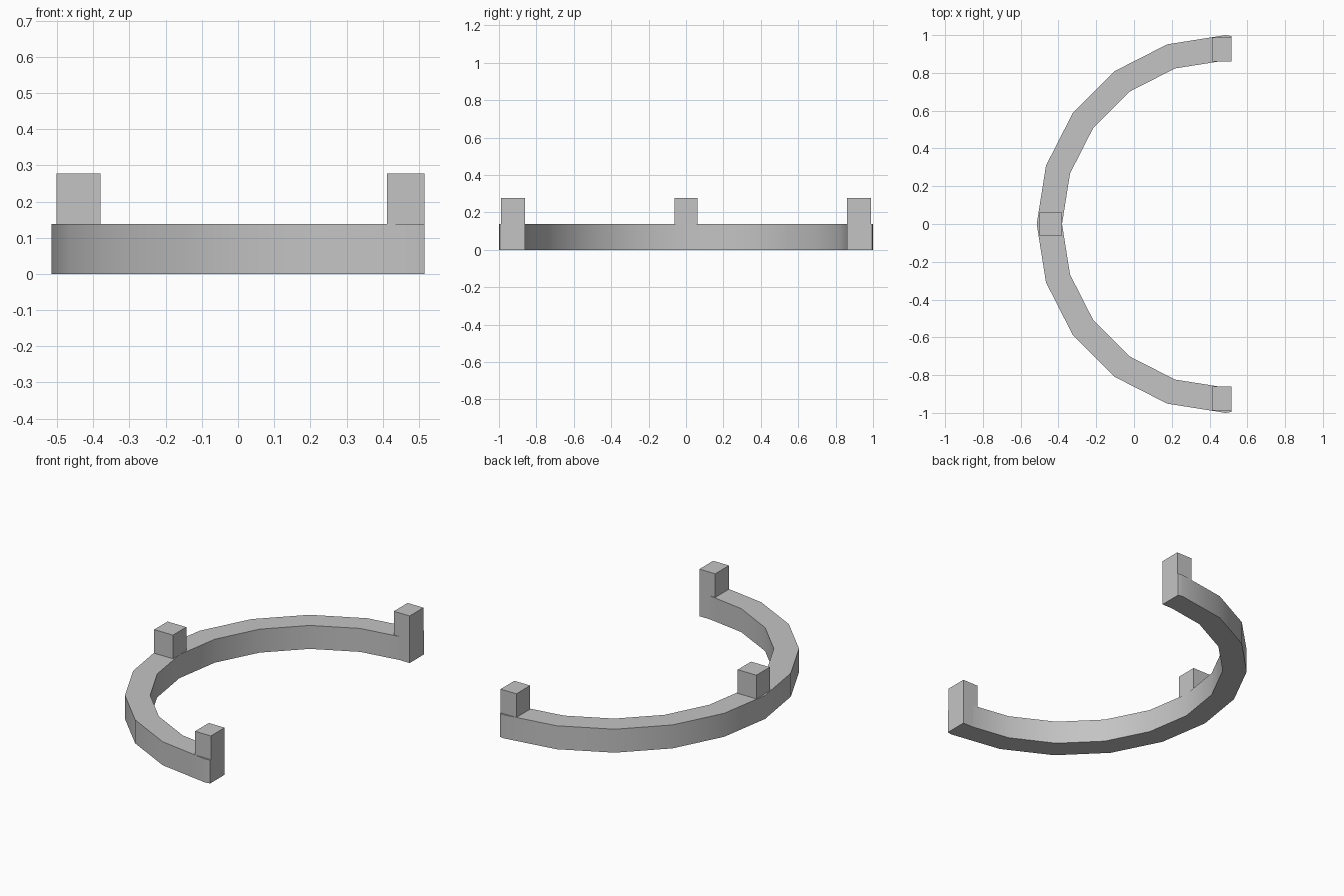
import bpy
import bmesh
from math import sin, cos, tan, radians

CENTRE_X = 0.485   # centre of the arc
END_X = 0.515      # flat cut at both ends
OUTER, INNER = 1.0, 0.866
RING_TOP, POST_TOP = 0.138, 0.277
STEP = 18

cube = bpy.data.objects.get("Cube")
if cube:
    bpy.data.objects.remove(cube, do_unlink=True)

grey = bpy.data.materials.new("plain_grey")
grey.use_nodes = True
colour = (0.55, 0.55, 0.55, 1)
grey.diffuse_color = colour
grey.node_tree.nodes["Principled BSDF"].inputs["Base Color"].default_value = colour


def add_object(name, bm):
    bmesh.ops.recalc_face_normals(bm, faces=bm.faces)
    mesh = bpy.data.meshes.new(name)
    bm.to_mesh(mesh)
    bm.free()
    mesh.materials.append(grey)
    obj = bpy.data.objects.new(name, mesh)
    bpy.context.collection.objects.link(obj)
    return obj


def arc(radius):
    """Half of a 20-sided outline, carried on a little to the flat ends."""
    pts = [(CENTRE_X - radius * cos(radians(a)), radius * sin(radians(a)))
           for a in range(-90, 91, STEP)]
    end_y = radius - (END_X - CENTRE_X) * tan(radians(STEP / 2))
    return [(END_X, -end_y)] + pts + [(END_X, end_y)]


def add_block(name, x0, x1, y0, y1, z0, z1):
    bm = bmesh.new()
    bmesh.ops.create_cube(bm, size=1)
    bmesh.ops.scale(bm, vec=(x1 - x0, y1 - y0, z1 - z0), verts=bm.verts)
    bmesh.ops.translate(bm, vec=((x0 + x1) / 2, (y0 + y1) / 2, (z0 + z1) / 2),
                        verts=bm.verts)
    return add_object(name, bm)


# Curved rail: a square section swept along the arc
bm = bmesh.new()
sections = []
for (ox, oy), (ix, iy) in zip(arc(OUTER), arc(INNER)):
    corners = [(ox, oy, 0), (ox, oy, RING_TOP), (ix, iy, RING_TOP), (ix, iy, 0)]
    sections.append([bm.verts.new(c) for c in corners])
for a, b in zip(sections, sections[1:]):
    for i in range(4):
        j = (i + 1) % 4
        bm.faces.new((a[i], a[j], b[j], b[i]))
bm.faces.new(sections[0])
bm.faces.new(sections[-1])
rail = add_object("curved_rail", bm)
bpy.ops.object.select_all(action='DESELECT')
rail.select_set(True)
bpy.context.view_layer.objects.active = rail
bpy.ops.object.shade_smooth_by_angle(angle=radians(30))

# Posts: one at each end and one in the middle of the arc
add_block("front_post", 0.412, END_X, -0.988, -0.86, 0, POST_TOP)
add_block("back_post", 0.412, END_X, 0.86, 0.988, 0, POST_TOP)
add_block("middle_post", -0.502, -0.38, -0.062, 0.062, RING_TOP, POST_TOP)
